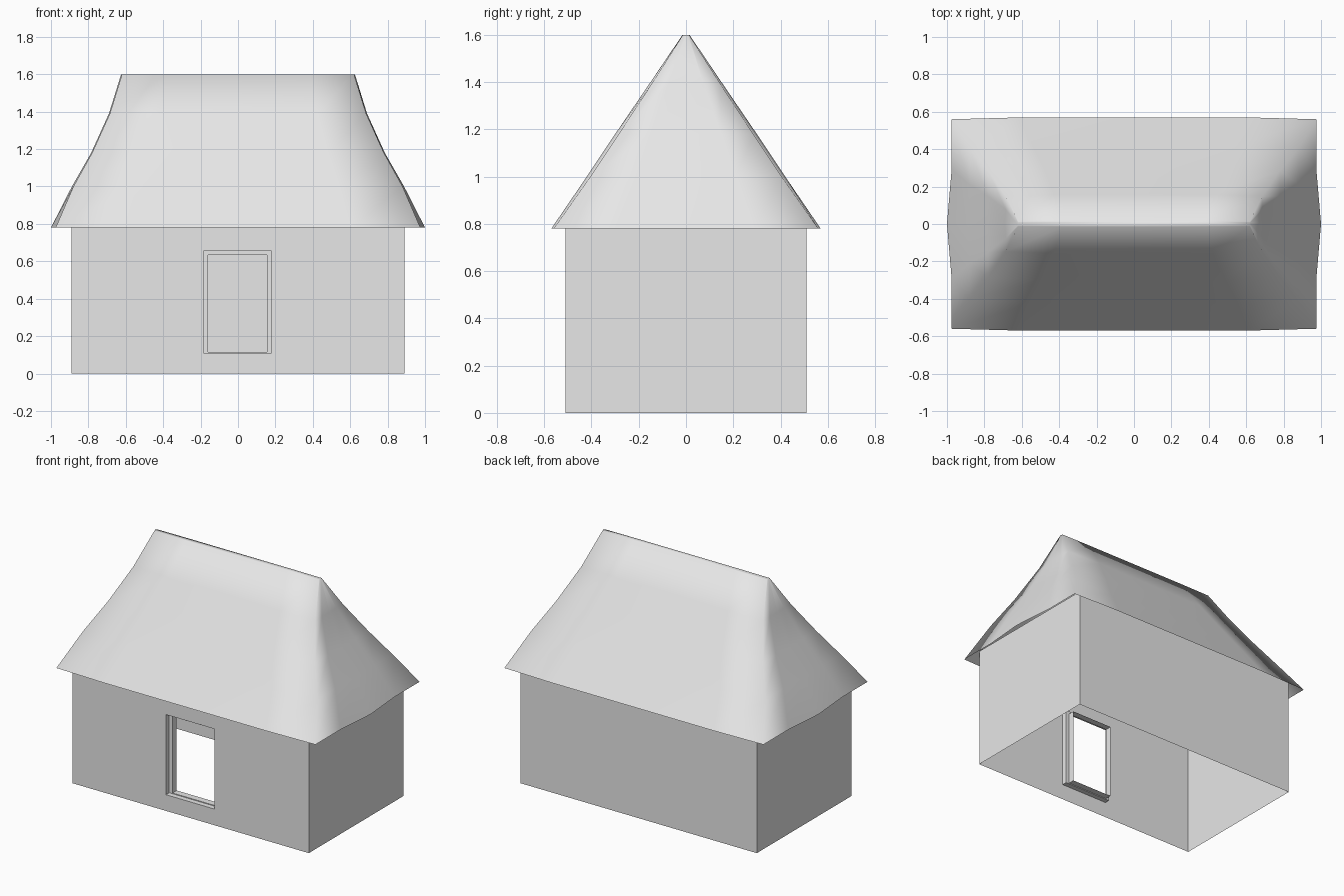
import bpy
import bmesh

cube = bpy.data.objects.get("Cube")
if cube:
    bpy.data.objects.remove(cube, do_unlink=True)

grey = bpy.data.materials.new("plain_grey")
grey.use_nodes = True
grey.diffuse_color = (0.8, 0.8, 0.8, 1)
grey.node_tree.nodes["Principled BSDF"].inputs["Base Color"].default_value = (0.8, 0.8, 0.8, 1)


def loft(bm, loops):
    """Join successive closed loops of equal length with quads."""
    rings = [[bm.verts.new(p) for p in loop] for loop in loops]
    for a, b in zip(rings, rings[1:]):
        for i in range(len(a)):
            j = (i + 1) % len(a)
            bm.faces.new((a[i], a[j], b[j], b[i]))
    return rings


def finish(bm, name, smooth=False):
    mesh = bpy.data.meshes.new(name)
    bm.to_mesh(mesh)
    bm.free()
    mesh.materials.append(grey)
    for poly in mesh.polygons:
        poly.use_smooth = smooth
    obj = bpy.data.objects.new(name, mesh)
    bpy.context.collection.objects.link(obj)
    return obj


def rect(x0, x1, z0, z1, y):
    return [(x0, y, z0), (x1, y, z0), (x1, y, z1), (x0, y, z1)]


WX, WY, WALL_TOP = 0.89, 0.51, 0.85

# Back and end walls, a thin open shell
bm = bmesh.new()
plan = [(WX, -WY), (WX, WY), (-WX, WY), (-WX, -WY)]
low = [bm.verts.new((x, y, 0)) for x, y in plan]
top = [bm.verts.new((x, y, WALL_TOP)) for x, y in plan]
for i in range(3):
    bm.faces.new((low[i], low[i + 1], top[i + 1], top[i]))
finish(bm, "back_and_end_walls")

# Front wall around the doorway
outer_door = (-0.185, 0.18, 0.11, 0.655)
inner_door = (-0.16, 0.155, 0.115, 0.635)
bm = bmesh.new()
loft(bm, [rect(-WX, WX, 0, WALL_TOP, -WY), rect(*outer_door, -WY)])
finish(bm, "front_wall")

# Stepped door frame running inwards
bm = bmesh.new()
loft(bm, [rect(*outer_door, -WY), rect(*outer_door, -WY + 0.035),
          rect(*inner_door, -WY + 0.035), rect(*inner_door, -WY + 0.08)])
finish(bm, "door_frame")


# Hipped roof: rings from eave to ridge, ends flaring outwards
def roof_ring(z, hx, cx, hy, cy):
    quarter = [(hx, 0), (cx, cy * 0.52), (cx, cy), (cx * 0.62, hy)]
    right = quarter + [(-x, y) for x, y in reversed(quarter)]
    left = [(-x, -y) for x, y in quarter[1:]] + [(x, -y) for x, y in reversed(quarter[1:])]
    return [(x, y, z) for x, y in right + left]


levels = [(0.78, 1.0, 0.975, 0.57, 0.56),
          (1.0, 0.888, 0.88, 0.42, 0.405),
          (1.18, 0.785, 0.78, 0.30, 0.285),
          (1.39, 0.69, 0.685, 0.157, 0.147),
          (1.6, 0.625, 0.62, 0.015, 0.013)]
bm = bmesh.new()
rings = loft(bm, [roof_ring(*level) for level in levels])
bm.faces.new(rings[-1])
finish(bm, "thatched_roof", smooth=True)
